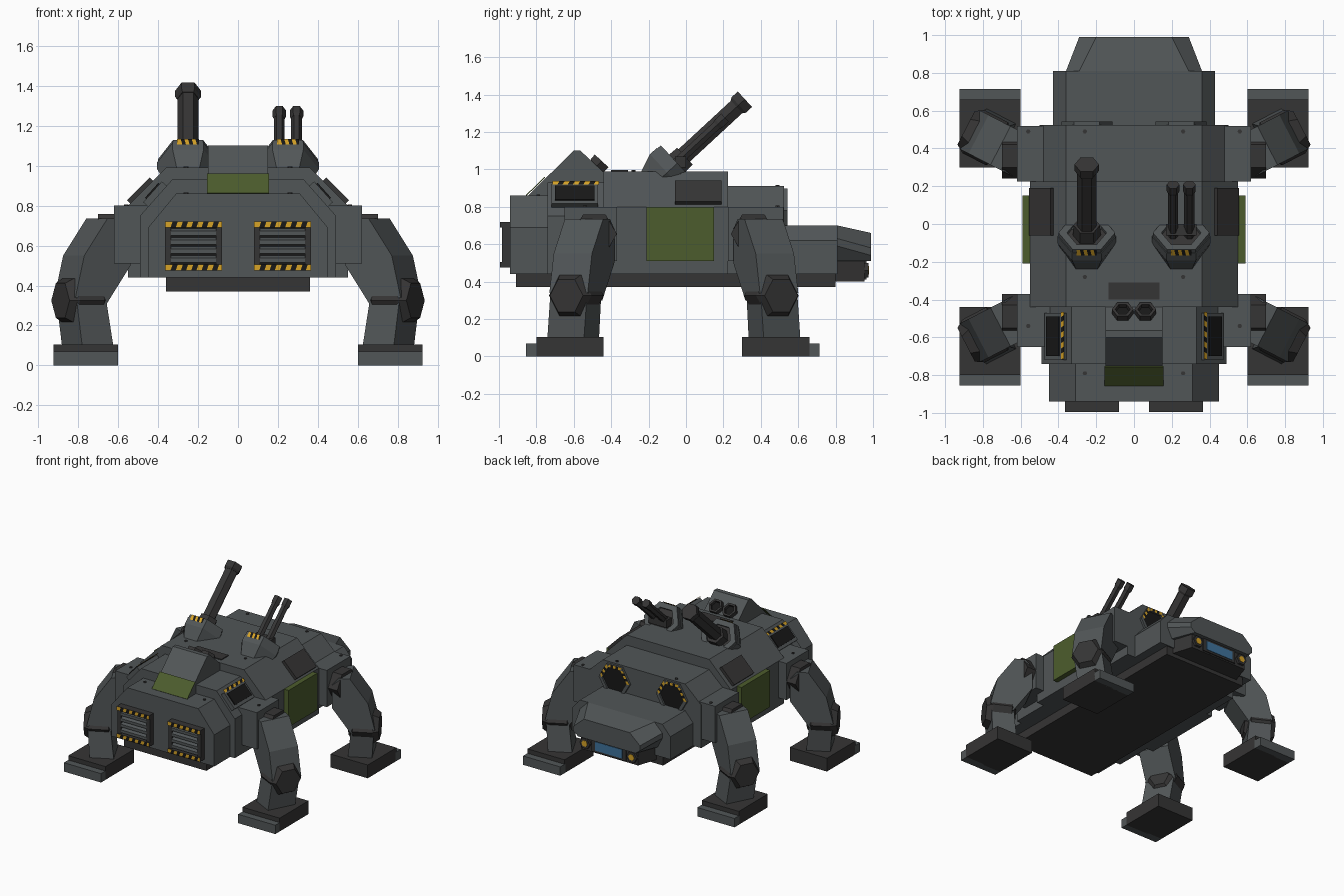
import bpy, bmesh, math
from mathutils import Vector, Matrix

cube = bpy.data.objects.get("Cube")
if cube:
    bpy.data.objects.remove(cube)


def material(name, r, g, b):
    m = bpy.data.materials.new(name)
    m.diffuse_color = (r, g, b, 1)
    m.use_nodes = True
    m.node_tree.nodes["Principled BSDF"].inputs["Base Color"].default_value = (r, g, b, 1)
    return m


GREY = material("armour grey", .083, .093, .096)
DARK = material("dark metal", .036, .035, .035)
GREEN = material("olive green", .073, .108, .026)
YELLOW = material("warning yellow", .68, .37, .02)
BLACK = material("soot black", .009, .009, .009)
BLUE = material("window blue", .05, .17, .33)


def finish(name, bm, *mats):
    bmesh.ops.recalc_face_normals(bm, faces=bm.faces)
    mesh = bpy.data.meshes.new(name)
    bm.to_mesh(mesh)
    bm.free()
    for m in mats:
        mesh.materials.append(m)
    ob = bpy.data.objects.new(name, mesh)
    bpy.context.collection.objects.link(ob)
    return ob


def loft(name, rings, mat):
    """Skin closed rings of equal length and cap both ends."""
    bm = bmesh.new()
    vs = [[bm.verts.new(p) for p in ring] for ring in rings]
    n = len(vs[0])
    for a, b in zip(vs, vs[1:]):
        for i in range(n):
            j = (i + 1) % n
            bm.faces.new((a[i], a[j], b[j], b[i]))
    bm.faces.new(vs[0])
    bm.faces.new(vs[-1])
    return finish(name, bm, mat)


def box(name, lo, hi, mat, tilt=0):
    """Box between two corners, optionally rolled about y."""
    lo, hi = Vector(lo), Vector(hi)
    bm = bmesh.new()
    bmesh.ops.create_cube(bm, size=1)
    size = hi - lo
    mtx = (Matrix.Translation((lo + hi) / 2) @ Matrix.Rotation(tilt, 4, 'Y')
           @ Matrix.Diagonal((abs(size.x), abs(size.y), abs(size.z), 1)))
    bm.transform(mtx)
    return finish(name, bm, mat)


def hull(name, mat, *stations):
    """Loft of mirrored half sections, each given as (y, half points)."""
    rings = []
    for y, half in stations:
        rings.append([(x, y, z) for x, z in half] + [(-x, y, z) for x, z in reversed(half)])
    return loft(name, rings, mat)


def hexagon(c, axis, r):
    """Six points about an axis, one flat edge up."""
    axis = Vector(axis).normalized()
    u = Vector((1, 0, 0)) if abs(axis.x) < .7 else Vector((0, 1, 0))
    v = axis.cross(u).normalized()
    u = v.cross(axis)
    return [Vector(c) + (u * math.cos(k * math.pi / 3) + v * math.sin(k * math.pi / 3)) * r
            for k in range(6)]


def hex_bar(name, c, axis, stations, mat):
    """Hexagonal bar through (distance, radius) stations along an axis."""
    c, axis = Vector(c), Vector(axis).normalized()
    return loft(name, [hexagon(c + axis * d, axis, r) for d, r in stations], mat)


def hex_ring(name, c, axis, outer, inner, depth, mat):
    c, axis = Vector(c), Vector(axis).normalized()
    loops = [hexagon(c + axis * d, axis, r)
             for d, r in ((0, outer), (depth, outer), (depth, inner), (0, inner))]
    bm = bmesh.new()
    vs = [[bm.verts.new(p) for p in lp] for lp in loops]
    for k in range(4):
        a, b = vs[k], vs[(k + 1) % 4]
        for i in range(6):
            bm.faces.new((a[i], a[i - 1], b[i - 1], b[i]))
    return finish(name, bm, mat)


def hazard(name, start, along, across, n):
    """Thin plate of slanted yellow and black stripes."""
    start, along, across = Vector(start), Vector(along), Vector(across)
    slant = .4 / n
    bm = bmesh.new()
    rows = []
    for i in range(n + 1):
        top = i / n + (slant if 0 < i < n else 0)
        rows.append((bm.verts.new(start + along * (i / n)),
                     bm.verts.new(start + along * top + across)))
    for i, (a, b) in enumerate(zip(rows, rows[1:])):
        bm.faces.new((a[0], b[0], b[1], a[1])).material_index = i % 2
    finish(name, bm, YELLOW, BLACK)


# Hull sections from intake end to cabin end
box("belly_plate", (-.36, -.91, .37), (.36, .8, .45), DARK)
front = [(.45, .44), (.45, .69), (.31, .86)]
hull("intake_block", GREY, (-.94, front), (-.73, front))
shoulder = [(.49, .44), (.49, .75), (.33, .93)]
hull("shoulder_hull", GREY, (-.74, shoulder), (-.43, shoulder))
middle = [(.55, .44), (.55, .8), (.36, .99)]
hull("middle_hull", GREY, (-.44, middle), (.225, middle))
rear = [(.5, .44), (.5, .78), (.36, .91)]
hull("rear_hull", GREY, (.22, rear), (.525, rear))
deck = [(.43, .44), (.43, .62), (.36, .7)]
hull("cabin_deck", GREY, (.52, deck), (.81, deck))

# Cabin nose with window and lamps
hull("cabin_nose", GREY, (.81, [(.32, .51), (.36, .59), (.36, .63), (.29, .7)]),
     (.99, [(.25, .51), (.29, .54), (.29, .58), (.2, .66)]))
hull("cabin_chin", DARK, (.8, [(.3, .4), (.3, .52)]), (.955, [(.25, .4), (.25, .52)]))
box("window_frame", (-.15, .95, .41), (.15, .965, .51), DARK)
box("window", (-.12, .96, .425), (.12, .969, .495), BLUE)

for s in (-1, 1):
    side = "left" if s > 0 else "right"

    # Front intakes
    def intake_x(a):
        return s * a
    box(side + "_intake_back", (s * .09, -.955, .49), (s * .355, -.93, .71), BLACK)
    for x in (.08, .335):
        box(side + "_intake_post", (s * x, -.985, .5), (s * (x + .03), -.93, .7), DARK)
    for z in (.475, .69):
        box(side + "_intake_rail", (s * .08, -.995, z), (s * .365, -.93, z + .03), DARK)
        hazard(side + "_intake_stripes", (s * .222 - .142, -.997, z), (.285, 0, 0), (0, 0, .03), 11)
    for k in range(4):
        z = .515 + k * .045
        loft(side + "_intake_slat", [[(s * x, -.985, z), (s * x, -.985, z + .022),
                                      (s * x, -.95, z + .038), (s * x, -.95, z + .01)]
                                     for x in (.11, .335)], GREY)

    # Sloped shoulder vents
    tilt = s * math.radians(48)
    box(side + "_vent_frame", (s * .345, -.72, .84), (s * .485, -.47, .875), GREY, tilt)
    box(side + "_vent_recess", (s * .368, -.7, .845), (s * .468, -.49, .883), BLACK, tilt)
    for k in (-1, 0, 1):
        x, z = .421 + k * .028, .866 - k * .031
        box(side + "_vent_slat", (s * (x - .009), -.7, z - .008), (s * (x + .009), -.49, z + .008),
            GREY, tilt)
    hazard(side + "_vent_stripes", (s * .387, -.715, .92), (0, .25, 0), (-s * .016, 0, .018), 9)

    # Side armour and sloped hatches
    box(side + "_side_panel", (s * .54, -.21, .51), (s * .59, .15, .8), GREEN)
    box(side + "_slope_hatch", (s * .405, -.06, .85), (s * .565, .19, .89), DARK, s * math.pi / 4)

    # Rear round ports
    port = (s * .25, .52, .78)
    hex_bar(side + "_port_recess", port, (0, 1, 0), [(0, .11), (.009, .11)], BLACK)
    hex_ring(side + "_port_ring", port, (0, 1, 0), .135, .105, .022, GREY)
    pts_o = hexagon((s * .25, .544, .78), (0, 1, 0), .135)
    pts_i = hexagon((s * .25, .544, .78), (0, 1, 0), .108)
    for i in range(6):
        j = (i + 1) % 6
        if (pts_o[i].z + pts_o[j].z) / 2 > .8:
            hazard(side + "_port_stripes", pts_i[i], pts_i[j] - pts_i[i], pts_o[i] - pts_i[i], 5)

    # Chin lamps
    hex_bar(side + "_lamp_housing", (s * .205, .94, .46), (0, 1, 0), [(0, .045), (.035, .045)], DARK)
    hex_bar(side + "_lamp", (s * .205, .974, .46), (0, 1, 0), [(0, .026), (.004, .026)], YELLOW)

    # Turret housings, tilted back
    aim = Vector((0, .735, .68))
    face = Vector((s * .25, -.05, 1.03))
    hex_bar(side + "_turret", face, aim, [(-.2, .1), (-.07, .155), (-.02, .155)], GREY)
    hex_ring(side + "_turret_collar", face - aim * .025, aim, .15, .105, .03, GREY)
    hex_bar(side + "_turret_socket", face, aim, [(-.03, .11), (-.012, .11)], DARK)
    hazard(side + "_turret_stripes", (s * .25 - .055, -.138, 1.133), (.11, 0, 0), (0, -.03, -.026), 6)

    # Legs, turned outward from the hull
    for e, end in ((-1, "front"), (1, "rear")):
        tag = end + "_" + side
        hip_y = -.49 if e < 0 else .36

        def place(r, t, z):
            return Vector((s * (.6 + r * .89 - t * .46), hip_y + e * (r * .46 + t * .89), z))

        lo, hi = (-.65, -.37) if e < 0 else (.225, .52)
        box(tag + "_hip_block", (s * .4, lo, .51), (s * .62, hi, .8), GREY)
        hex_bar(tag + "_hip_joint", (s * .58, hip_y, .655), (s, 0, 0), [(0, .12), (.12, .12)], DARK)
        thigh = [(-.01, .68), (.04, .735), (.12, .735), (.25, .55), (.3, .34), (.13, .3), (-.01, .5)]
        loft(tag + "_thigh", [[place(r, t, z) for r, z in thigh] for t in (-.115, .115)], GREY)
        shin = [(-.1, .34, .13, .3), (.03, .12, .1, .28)]
        rings = [[place(r, t + dt, z) for r, t in ((r0, -.11), (r1, -.11), (r1, .11), (r0, .11))]
                 for dt, z, r0, r1 in ((0, .36, .13, .295), (.03, .1, .1, .275))]
        loft(tag + "_shin", rings, GREY)
        out = place(1, 0, 0) - place(0, 0, 0)
        hex_bar(tag + "_knee", place(.21, 0, .325), out,
                [(-.11, .075), (-.07, .128), (.07, .128), (.115, .1)], DARK)

        # Feet with a lower toe step
        y0 = -.44 if e < 0 else .3
        box(tag + "_foot", (s * .6, y0, 0), (s * .925, y0 + e * .36, .105), DARK)
        box(tag + "_toe", (s * .6, y0 + e * .35, 0), (s * .925, y0 + e * .415, .07), GREY)

    # Hull bolts
    for x, y, z in ((.26, .49, .91), (.56, .49, .8), (.26, -.28, .99), (.56, -.54, .8), (.26, -.79, .86)):
        hex_bar(side + "_bolt", (s * x, y, z), (0, 0, 1), [(0, .012), (.006, .012)], DARK)

# Cannon and twin guns
muzzle = Vector((0, .315, 1.375))


def gun(name, x, length, back, r):
    tip = muzzle - aim * back + Vector((x, 0, 0))
    hex_bar(name + "_barrel", tip, aim, [(-length, r), (-.02, r)], DARK)
    hex_bar(name + "_muzzle", tip, aim, [(-.06, r * 1.05), (-.045, r * 1.25), (0, r * 1.25)], DARK)


gun("cannon", -.25, .52, 0, .052)
hex_bar("cannon_sleeve", (-.25, -.05, 1.03), aim, [(-.02, .075), (.06, .07)], DARK)
for x in (.207, .293):
    gun("twin_gun", x, .38, .145, .027)
box("twin_gun_mount", (.17, -.06, 1.01), (.33, .0, 1.07), DARK)

# Rocket launcher wedge
wedge = [(-.85, .855), (-.6, 1.1), (-.565, 1.1), (-.38, .93), (-.38, .855)]
loft("launcher", [[(x, y, z) for y, z in wedge] for x in (-.15, .15)], GREY)
slope = Vector((0, .25, .245))
foot = Vector((0, -.853, .858))
loft("launcher_green_plate", [[foot + Vector((x, 0, 0)) + slope * k + Vector((0, -.004, .004)) * d
                               for x, k in ((-.155, 0), (.155, 0), (.155, .4), (-.155, .4))]
                              for d in (0, 1)], GREEN)
up_back = Vector((0, .68, .735))
for x in (-.06, .06):
    c = (x, -.475, 1.02)
    hex_bar("rocket_tube_core", c, up_back, [(-.02, .05), (.01, .05)], BLACK)
    hex_ring("rocket_tube", c, up_back, .057, .04, .035, DARK)
box("launcher_blast_plate", (-.135, -.4, .985), (.135, -.31, .997), DARK)
